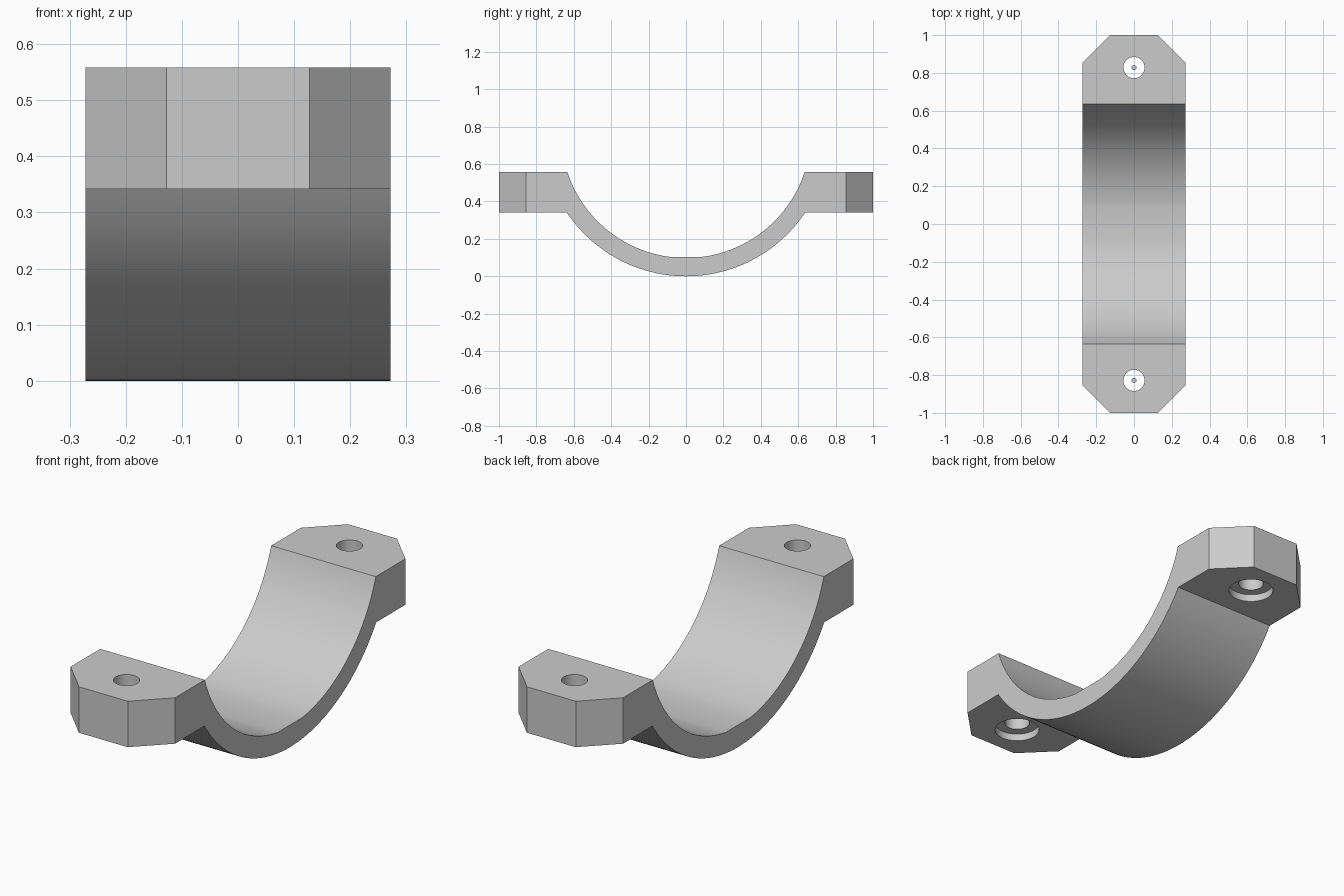
import bpy, bmesh
from math import sin, cos, asin, sqrt

if "Cube" in bpy.data.objects:
    bpy.data.objects.remove(bpy.data.objects["Cube"], do_unlink=True)

HALF_W, TOP, UNDER = 0.272, 0.558, 0.342   # width and ear heights
CENTRE, R_OUT, R_IN = 0.766, 0.766, 0.668  # saddle arcs
FLAT = 0.09                                # half length of the flat in the saddle
CHAMFER, HOLE_Y = 0.145, 0.828

grey = bpy.data.materials.new("light grey")
grey.use_nodes = True
grey.diffuse_color = (0.6, 0.6, 0.6, 1)
grey.node_tree.nodes["Principled BSDF"].inputs["Base Color"].default_value = (0.6, 0.6, 0.6, 1)


def arc(radius, start, end, steps):
    """Points (y, z) on a saddle arc, with angles measured from straight down."""
    angles = [start + (end - start) * i / steps for i in range(steps + 1)]
    return [(radius * sin(a), CENTRE - radius * cos(a)) for a in angles]


def finish(bm, name):
    bmesh.ops.recalc_face_normals(bm, faces=bm.faces)
    mesh = bpy.data.meshes.new(name)
    bm.to_mesh(mesh)
    bm.free()
    mesh.materials.append(grey)
    ob = bpy.data.objects.new(name, mesh)
    bpy.context.collection.objects.link(ob)
    return ob


def cylinder(name, radius, y, z0, z1, sides=40):
    bm = bmesh.new()
    bmesh.ops.create_cone(bm, cap_ends=True, segments=sides, radius1=radius,
                          radius2=radius, depth=z1 - z0)
    bmesh.ops.translate(bm, verts=bm.verts, vec=(0, y, (z0 + z1) / 2))
    return finish(bm, name)


def select_only(ob):
    bpy.ops.object.select_all(action='DESELECT')
    ob.select_set(True)
    bpy.context.view_layer.objects.active = ob


# Side profile: under the saddle, round one ear, over the saddle, round the other
a_out = asin(sqrt(R_OUT ** 2 - (CENTRE - UNDER) ** 2) / R_OUT)
a_in = asin(sqrt(R_IN ** 2 - (CENTRE - TOP) ** 2) / R_IN)
a_flat = asin(FLAT / R_IN)
profile = arc(R_OUT, -a_out, a_out, 48)
profile += [(1, UNDER), (1, TOP)]
profile += arc(R_IN, a_in, a_flat, 24) + arc(R_IN, -a_flat, -a_in, 24)
profile += [(-1, TOP), (-1, UNDER)]

bm = bmesh.new()
side = bm.faces.new([bm.verts.new((-HALF_W, y, z)) for y, z in profile])
extruded = bmesh.ops.extrude_face_region(bm, geom=[side])["geom"]
bmesh.ops.translate(bm, verts=[v for v in extruded if isinstance(v, bmesh.types.BMVert)],
                    vec=(2 * HALF_W, 0, 0))
bmesh.ops.recalc_face_normals(bm, faces=bm.faces)

# Chamfered ear corners
corners = [e for e in bm.edges
           if all(abs(v.co.y) > 0.99 for v in e.verts)
           and abs(e.verts[0].co.z - e.verts[1].co.z) > 0.1]
bmesh.ops.bevel(bm, geom=corners, offset=CHAMFER, offset_type='OFFSET',
                segments=1, affect='EDGES')
clamp = finish(bm, "saddle_clamp")

# Screw holes with a recess from below
for y in (-HOLE_Y, HOLE_Y):
    for radius, z0, z1 in ((0.1, UNDER - 0.1, UNDER + 0.035),
                           (0.056, UNDER - 0.15, TOP + 0.1)):
        cutter = cylinder("hole_cutter", radius, y, z0, z1)
        cutter.hide_render = True
        mod = clamp.modifiers.new("hole", 'BOOLEAN')
        mod.operation, mod.solver, mod.object = 'DIFFERENCE', 'EXACT', cutter
        select_only(clamp)
        bpy.ops.object.modifier_apply(modifier=mod.name)
        bpy.data.objects.remove(cutter, do_unlink=True)

select_only(clamp)
bpy.ops.object.shade_smooth_by_angle(angle=0.5)

# Tiny centre marks inside the holes
for name, y in (("front_hole_mark", -HOLE_Y), ("back_hole_mark", HOLE_Y)):
    cylinder(name, 0.013, y, 0.44, 0.45, 16)
